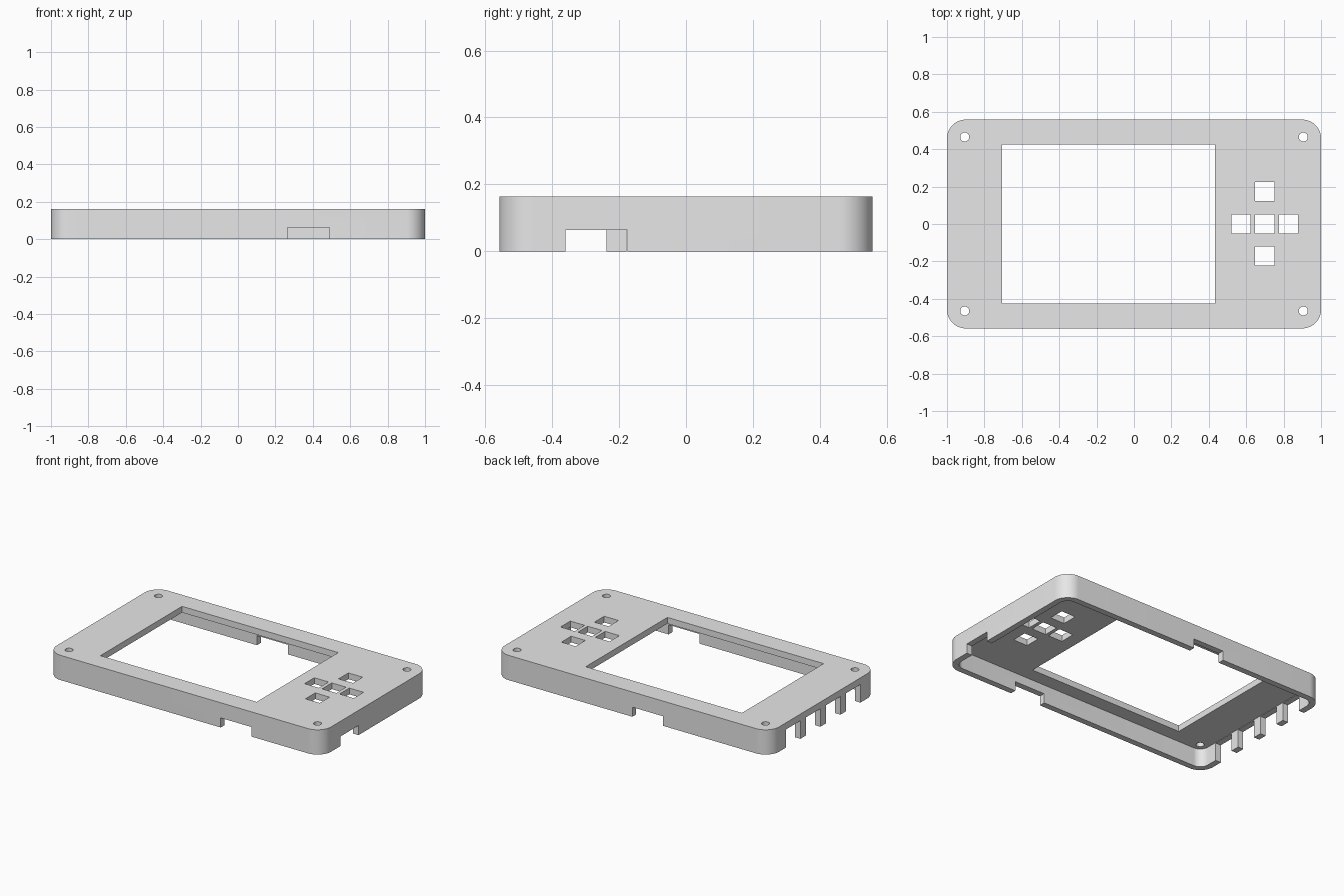
import bpy
import bmesh
from math import cos, sin, pi, radians

cube = bpy.data.objects.get("Cube")
if cube:
    bpy.data.objects.remove(cube, do_unlink=True)

HALF_X, HALF_Y, HEIGHT = 1.0, 0.558, 0.163
WALL, CEILING = 0.04, 0.122
NOTCH_TOP = 0.063

grey = bpy.data.materials.new("light grey plastic")
grey.use_nodes = True
grey.diffuse_color = (0.8, 0.8, 0.8, 1)
grey.node_tree.nodes["Principled BSDF"].inputs["Base Color"].default_value = (0.8, 0.8, 0.8, 1)


def prism(name, outline, z0, z1):
    """Extrude a counter-clockwise outline from z0 to z1."""
    bm = bmesh.new()
    base = bm.faces.new([bm.verts.new((x, y, z0)) for x, y in outline])
    top = bmesh.ops.extrude_face_region(bm, geom=[base], use_keep_orig=True)["geom"]
    moved = [v for v in top if isinstance(v, bmesh.types.BMVert)]
    bmesh.ops.translate(bm, verts=moved, vec=(0, 0, z1 - z0))
    bmesh.ops.recalc_face_normals(bm, faces=bm.faces)
    mesh = bpy.data.meshes.new(name)
    bm.to_mesh(mesh)
    bm.free()
    mesh.materials.append(grey)
    ob = bpy.data.objects.new(name, mesh)
    bpy.context.collection.objects.link(ob)
    return ob


def rounded(hx, hy, r, steps=14):
    """Rounded rectangle outline."""
    points = []
    for k, (sx, sy) in enumerate([(1, 1), (-1, 1), (-1, -1), (1, -1)]):
        for i in range(steps + 1):
            a = (k + i / steps) * pi / 2
            points.append((sx * (hx - r) + r * cos(a), sy * (hy - r) + r * sin(a)))
    return points


def rect(x0, x1, y0, y1):
    return [(x0, y0), (x1, y0), (x1, y1), (x0, y1)]


def circle(cx, cy, r, n=32):
    return [(cx + r * cos(2 * pi * i / n), cy + r * sin(2 * pi * i / n)) for i in range(n)]


# Shell body
case = prism("case_cover", rounded(HALF_X, HALF_Y, 0.1), 0, HEIGHT)
bpy.context.view_layer.objects.active = case


def cut(outline, z0=-0.1, z1=0.3):
    cutter = prism("cutter", outline, z0, z1)
    cutter.hide_render = True
    mod = case.modifiers.new("cut", "BOOLEAN")
    mod.operation, mod.solver, mod.object = "DIFFERENCE", "EXACT", cutter
    bpy.ops.object.modifier_apply(modifier=mod.name)
    bpy.data.objects.remove(cutter, do_unlink=True)


bpy.ops.object.select_all(action="DESELECT")
case.select_set(True)

# Hollow underside
cut(rounded(HALF_X - WALL, HALF_Y - WALL, 0.06), z1=CEILING)

# Screen window
cut(rect(-0.705, 0.433, -0.425, 0.425))

# Button holes in a cross
for x, y in [(0, 0), (-0.127, 0), (0.127, 0), (0, 0.172), (0, -0.172)]:
    x += 0.699
    cut(rect(x - 0.052, x + 0.052, y - 0.05, y + 0.052))

# Corner screw holes
for sx in (-1, 1):
    for sy in (-1, 1):
        cut(circle(sx * 0.905, sy * 0.465, 0.024))

# Connector notches in the front, back and left walls
cut(rect(0.265, 0.49, -0.7, -0.5), z1=NOTCH_TOP)
cut(rect(-0.225, 0.0, 0.5, 0.7), z1=NOTCH_TOP)
cut(rect(0.93, 1.1, -0.36, -0.175), z1=NOTCH_TOP)

# Tall slots in the right wall, leaving narrow posts
for i in range(4):
    y = (i - 1.5) * 0.208
    cut(rect(-1.1, -0.93, y - 0.074, y + 0.074), z1=CEILING - 0.003)

bpy.ops.object.shade_smooth_by_angle(angle=radians(30))
